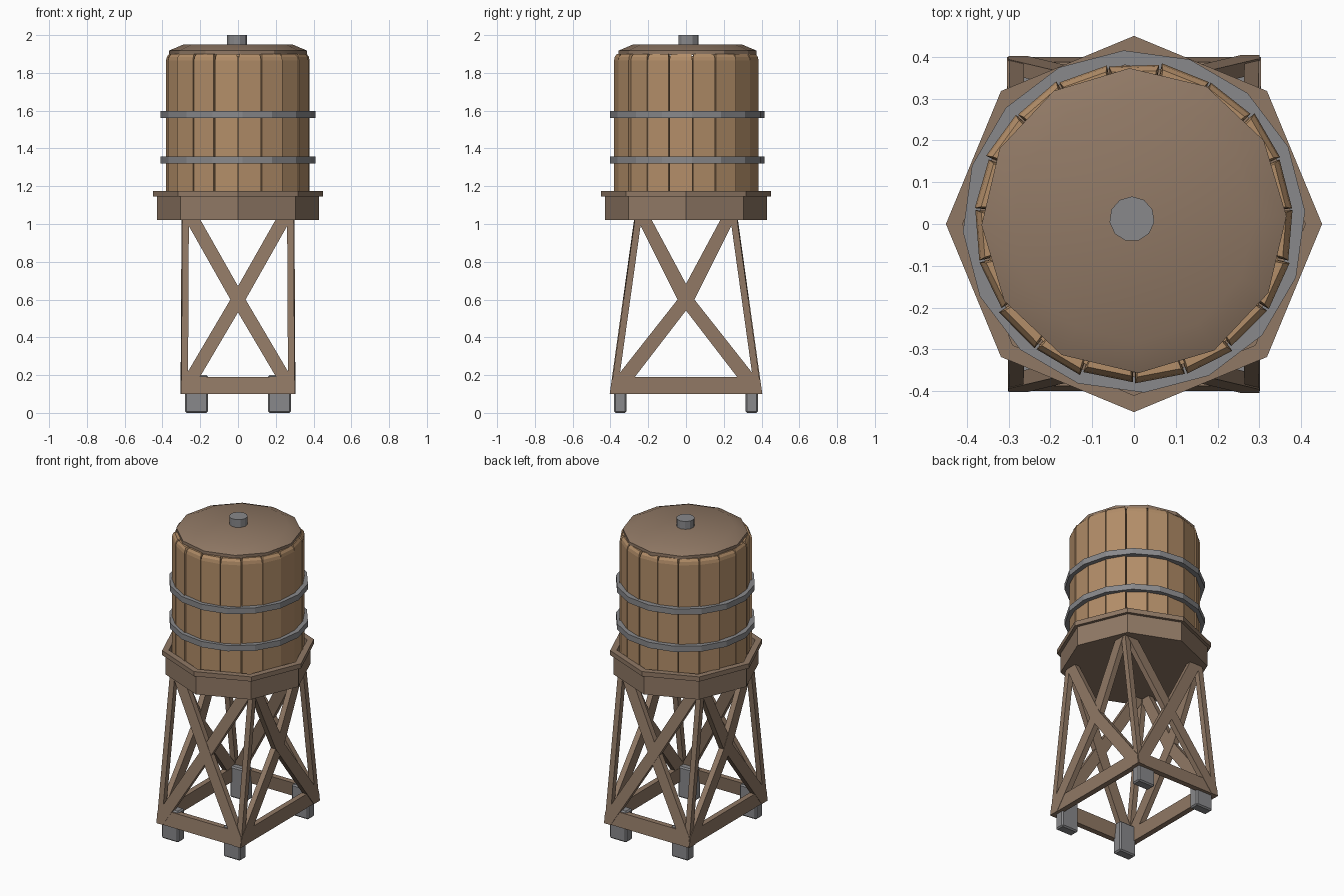
import bpy, bmesh, random
from math import pi, sin, cos, tau
from mathutils import Vector

if "Cube" in bpy.data.objects:
    bpy.data.objects.remove(bpy.data.objects["Cube"])
random.seed(4)


def material(name, rgb):
    m = bpy.data.materials.new(name)
    m.use_nodes = True
    m.diffuse_color = (*rgb, 1)
    m.node_tree.nodes["Principled BSDF"].inputs["Base Color"].default_value = (*rgb, 1)
    return m


STAVE = material("light wood", (0.45, 0.27, 0.14))
FRAME = material("brown wood", (0.28, 0.19, 0.13))
METAL = material("grey metal", (0.25, 0.25, 0.26))


def finish(name, bm, mat, smooth=False):
    bmesh.ops.recalc_face_normals(bm, faces=bm.faces)
    mesh = bpy.data.meshes.new(name)
    bm.to_mesh(mesh)
    bm.free()
    mesh.materials.append(mat)
    ob = bpy.data.objects.new(name, mesh)
    bpy.context.collection.objects.link(ob)
    if smooth:
        bpy.ops.object.select_all(action="DESELECT")
        ob.select_set(True)
        bpy.context.view_layer.objects.active = ob
        bpy.ops.object.shade_smooth_by_angle(angle=pi / 6)
    return ob


def loft(bm, rings, closed=False):
    """Skin equal-length point rings; cap the ends, or join last to first."""
    vs = [[bm.verts.new(p) for p in r] for r in rings]
    pairs = list(zip(vs, vs[1:])) + ([(vs[-1], vs[0])] if closed else [])
    for a, b in pairs:
        for i in range(len(a)):
            j = (i + 1) % len(a)
            bm.faces.new((a[i], a[j], b[j], b[i]))
    if not closed:
        bm.faces.new(vs[0])
        bm.faces.new(vs[-1])


def turned(name, profile, sides, mat, turn=0, centre=(0, 0), closed=False, smooth=False):
    bm = bmesh.new()
    loft(bm, [[(centre[0] + r * cos(tau * i / sides + turn),
                centre[1] + r * sin(tau * i / sides + turn), z)
               for i in range(sides)] for r, z in profile], closed)
    return finish(name, bm, mat, smooth)


def box(name, lo, hi, mat, bevel=0):
    bm = bmesh.new()
    loft(bm, [[(lo[0], lo[1], z), (hi[0], lo[1], z), (hi[0], hi[1], z), (lo[0], hi[1], z)]
              for z in (lo[2], hi[2])])
    if bevel:
        bmesh.ops.bevel(bm, geom=bm.edges[:], offset=bevel, segments=1, affect="EDGES")
    return finish(name, bm, mat)


# Tapered tower: half widths at a height
BASE, TOP, THICK = 0.10, 1.03, 0.035


def half(z):
    t = (z - BASE) / (TOP - BASE)
    return 0.30 - 0.005 * t, 0.40 - 0.13 * t


def on_side(side, u, z, depth):
    hx, hy = half(z)
    if side in ("front", "back"):
        s = -1 if side == "front" else 1
        return Vector((u * hx, s * (hy - depth), z))
    s = -1 if side == "right" else 1
    return Vector((s * (hx - depth), u * hy, z))


# Cross braces and bottom rails on each side
BRACE = [(-1, 0.1), (-0.85, 0.1), (0.135, 0.6), (0.96, 1.03),
         (0.69, 1.03), (-0.135, 0.6), (-1, 0.16)]
RAIL = [(-1, 0.1), (1, 0.1), (1, 0.19), (-1, 0.19)]
for side in ("front", "back", "left", "right"):
    for label, flip, points, out in (("brace_a", 1, BRACE, 0.002), ("brace_b", -1, BRACE, 0.004),
                                     ("rail", 1, RAIL, 0)):
        bm = bmesh.new()
        loft(bm, [[on_side(side, flip * u, z, d) for u, z in points] for d in (-out, THICK - out)])
        finish(f"{side}_{label}", bm, FRAME)

# Corner legs and footings
for sx, nx in ((-1, "right"), (1, "left")):
    for sy, ny in ((-1, "front"), (1, "back")):
        bm = bmesh.new()
        rings = []
        for z in (BASE, TOP):
            hx, hy = half(z)
            rings.append([(sx * (hx - a), sy * (hy - b), z)
                          for a, b in ((0, 0), (THICK, 0), (THICK, THICK), (0, THICK))])
        loft(bm, rings)
        finish(f"{ny}_{nx}_leg", bm, FRAME)
        xs = sorted((sx * 0.16, sx * 0.28))
        ys = sorted((sy * 0.315, sy * 0.38))
        box(f"{ny}_{nx}_footing", (xs[0], ys[0], 0), (xs[1], ys[1], 0.2), METAL, 0.008)

# Octagonal platform with a raised lip
turned("platform", [(0.43, 1.02), (0.43, 1.145), (0.45, 1.145), (0.45, 1.175),
                    (0.41, 1.175), (0.41, 1.12)], 8, FRAME)

# Tank core and slightly uneven staves
COUNT = 19
turned("tank_core", [(0.355, 1.1), (0.355, 1.89)], COUNT, STAVE, pi / 2 + pi / COUNT)
for i in range(COUNT):
    angle = pi / 2 + tau * i / COUNT
    out = Vector((cos(angle), sin(angle), 0))
    along = Vector((-sin(angle), cos(angle), 0))
    tilt = random.uniform(-0.06, 0.06)
    r = 0.378 + random.uniform(-0.004, 0.004)
    bm = bmesh.new()
    rings = []
    for z, inset in ((1.11, 0), (1.865, 0), (1.885, 0.004), (1.9, 0.014)):
        w = 0.0605 - inset * 0.5
        rings.append([Vector((0, 0.004, z)) + along * s + out * (d + s * tilt)
                      for s, d in ((-w, r - inset), (w, r - inset),
                                   (w * 0.92, r - 0.035), (-w * 0.92, r - 0.035))])
    loft(bm, rings)
    finish(f"stave_{i + 1}", bm, STAVE)

# Metal hoops
for name, z in (("lower_hoop", 1.32), ("upper_hoop", 1.56)):
    turned(name, [(0.41, z), (0.41, z + 0.037), (0.375, z + 0.037), (0.375, z)],
           16, METAL, 0.06, (0, 0.006), closed=True)

# Lid and vent cap
turned("lid", [(0.365, 1.895), (0.365, 1.918), (0.29, 1.95)], 12, FRAME, 0.03, (0, 0.008), smooth=True)
turned("vent_cap", [(0.054, 1.94), (0.054, 2.0)], 11, METAL, pi / 2, (-0.005, 0.012))
